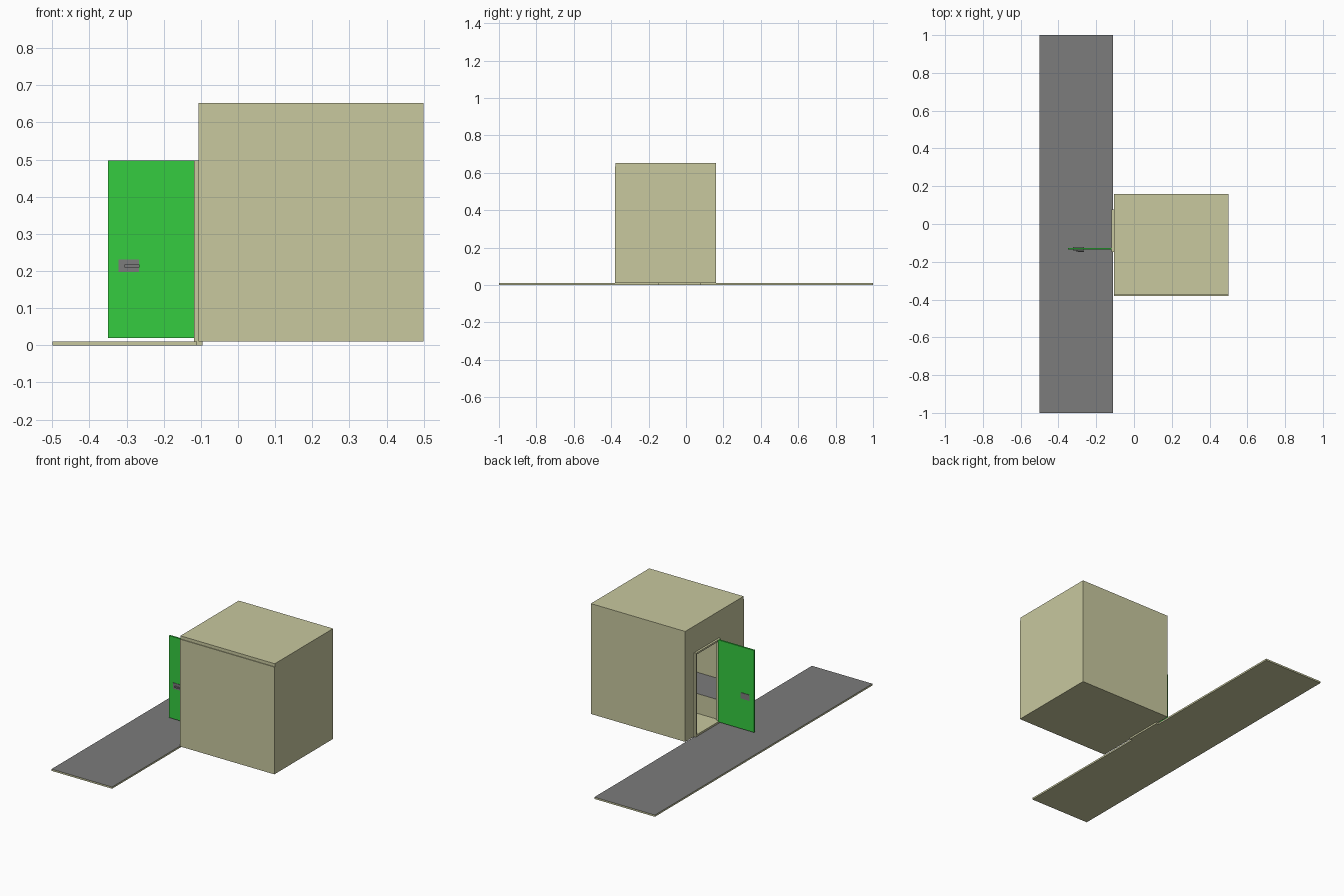
import bpy, bmesh

if "Cube" in bpy.data.objects:
    bpy.data.objects.remove(bpy.data.objects["Cube"])


def make_mat(name, r, g, b):
    m = bpy.data.materials.new(name)
    m.diffuse_color = (r, g, b, 1)
    m.use_nodes = True
    m.node_tree.nodes["Principled BSDF"].inputs["Base Color"].default_value = m.diffuse_color
    return m


KHAKI = make_mat("pale khaki", 0.58, 0.58, 0.345)
GREY = make_mat("mid grey", 0.2, 0.2, 0.2)
GREEN = make_mat("door green", 0.036, 0.604, 0.051)


def box(name, x, y, z, mat, top_mat=None):
    """Axis-aligned box from (min, max) pairs, optional other colour on top."""
    bm = bmesh.new()
    bmesh.ops.create_cube(bm, size=1)
    for v in bm.verts:
        v.co = [lo if c < 0 else hi for c, (lo, hi) in zip(v.co, (x, y, z))]
    bm.normal_update()
    me = bpy.data.meshes.new(name)
    me.materials.append(mat)
    if top_mat:
        me.materials.append(top_mat)
        for f in bm.faces:
            f.material_index = int(f.normal.z > 0.5)
    bm.to_mesh(me)
    bm.free()
    ob = bpy.data.objects.new(name, me)
    bpy.context.collection.objects.link(ob)
    return ob


# Overall limits of the room and the doorway
X0, X1, Y0, Y1, Z0, Z1 = -0.107, 0.5, -0.38, 0.16, 0.01, 0.652
T = 0.012
ROOF = Z1 - 0.018
D0, D1, DTOP = -0.148, 0.078, 0.497

# Corridor floor strip, grey on top only
box("corridor_floor", (-0.5, -0.11), (-1, 1), (0, 0.01), KHAKI, GREY)

# Room shell
box("room_floor", (X0, X1), (Y0, Y1), (Z0, Z0 + 0.01), KHAKI)
box("roof", (X0, X1), (Y0 + 0.004, Y1), (ROOF, Z1), KHAKI)
W = (Z0 + 0.01, ROOF)
box("front_wall", (X0, X1), (Y0, Y0 + T), W, KHAKI)
box("back_wall", (X0, X1), (Y1 - T, Y1), W, KHAKI)
box("right_wall", (X1 - T, X1), (Y0 + T, Y1 - T), W, KHAKI)

# Door-side wall, in three pieces around the opening
WX = (X0, X0 + T)
box("door_wall_near", WX, (Y0 + T, D0), W, KHAKI)
box("door_wall_far", WX, (D1, Y1 - T), W, KHAKI)
box("door_wall_header", WX, (D0, D1), (DTOP, ROOF), KHAKI)

# Door frame and threshold
FX = (-0.119, X0 + T)
J = 0.01
box("jamb_near", FX, (D0, D0 + J), (0.02, DTOP), KHAKI)
box("jamb_far", FX, (D1 - J, D1), (0.02, DTOP), KHAKI)
box("frame_head", FX, (D0 + J, D1 - J), (DTOP - J, DTOP), KHAKI)
box("threshold", (-0.119, -0.095), (D0, D1), (0, 0.0205), KHAKI)

# Open door with lock plate and lever handle
box("door", (-0.35, -0.119), (-0.136, -0.126), (0.02, DTOP), GREEN)
box("lock_plate", (-0.322, -0.266), (-0.139, -0.123), (0.197, 0.231), GREY)
box("handle_stem", (-0.305, -0.297), (-0.145, -0.139), (0.21, 0.218), GREY)
box("handle_lever", (-0.305, -0.265), (-0.149, -0.144), (0.21, 0.218), GREY)

# Low bench inside the room with a grey top
box("bench", (X0 + T, 0.35), (Y0 + T, -0.15), (0.02, 0.135), KHAKI, GREY)
